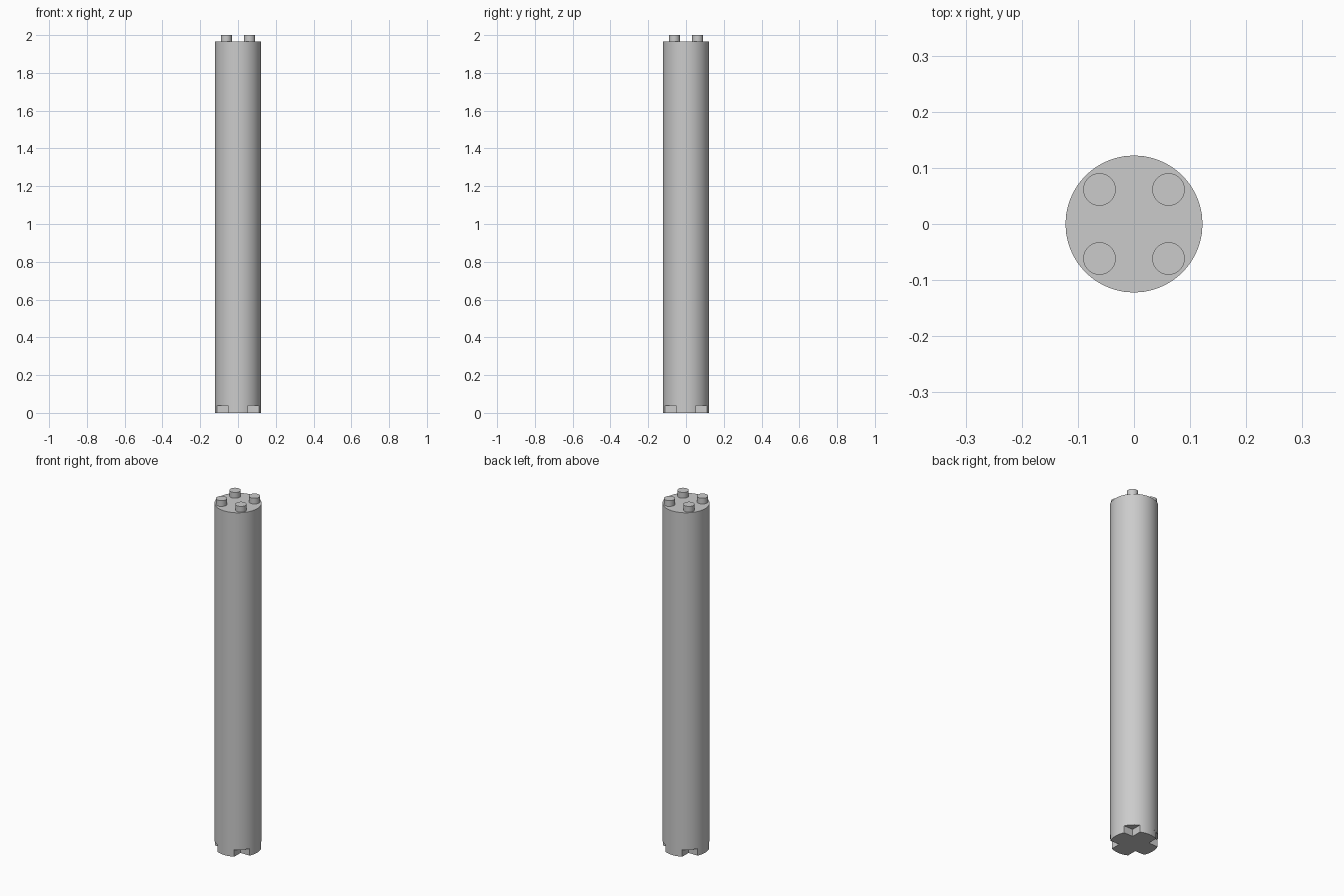
import bpy, bmesh, math

if "Cube" in bpy.data.objects:
    bpy.data.objects.remove(bpy.data.objects["Cube"])

R, TOP, NOTCH, ARM = 0.122, 1.967, 0.04, 0.053
STUD_R, STUD_POS = 0.029, 0.0615


def prism(name, pts, z0, z1):
    """Extrude a flat outline between two heights, smooth sides with sharp edges."""
    bm = bmesh.new()
    face = bm.faces.new([bm.verts.new((x, y, z0)) for x, y in pts])
    top = bmesh.ops.extrude_face_region(bm, geom=[face])
    moved = [g for g in top["geom"] if isinstance(g, bmesh.types.BMVert)]
    bmesh.ops.translate(bm, verts=moved, vec=(0, 0, z1 - z0))
    bmesh.ops.recalc_face_normals(bm, faces=bm.faces)
    mesh = bpy.data.meshes.new(name)
    bm.to_mesh(mesh)
    bm.free()
    ob = bpy.data.objects.new(name, mesh)
    bpy.context.collection.objects.link(ob)
    bpy.ops.object.select_all(action='DESELECT')
    ob.select_set(True)
    bpy.context.view_layer.objects.active = ob
    bpy.ops.object.shade_smooth_by_angle(angle=math.radians(30))
    return ob


def circle(r, n, cx=0, cy=0):
    return [(cx + r * math.cos(2 * math.pi * i / n), cy + r * math.sin(2 * math.pi * i / n))
            for i in range(n)]


# Tall round shaft
prism("column_shaft", circle(R, 64), NOTCH, TOP)

# Cross-shaped foot: four rounded arms with square notches between them
a = math.asin(ARM / R)
foot = []
for q in range(4):
    t = q * math.pi / 2
    for i in range(9):
        b = t - a + 2 * a * i / 8
        foot.append((R * math.cos(b), R * math.sin(b)))
    c = t + math.pi / 4
    foot.append((ARM * math.sqrt(2) * math.cos(c), ARM * math.sqrt(2) * math.sin(c)))
prism("cross_foot", foot, 0, NOTCH)

# Four pegs on top, above the notches
for sx in (-1, 1):
    for sy in (-1, 1):
        prism("top_peg", circle(STUD_R, 32, sx * STUD_POS, sy * STUD_POS), TOP, 2.0)
